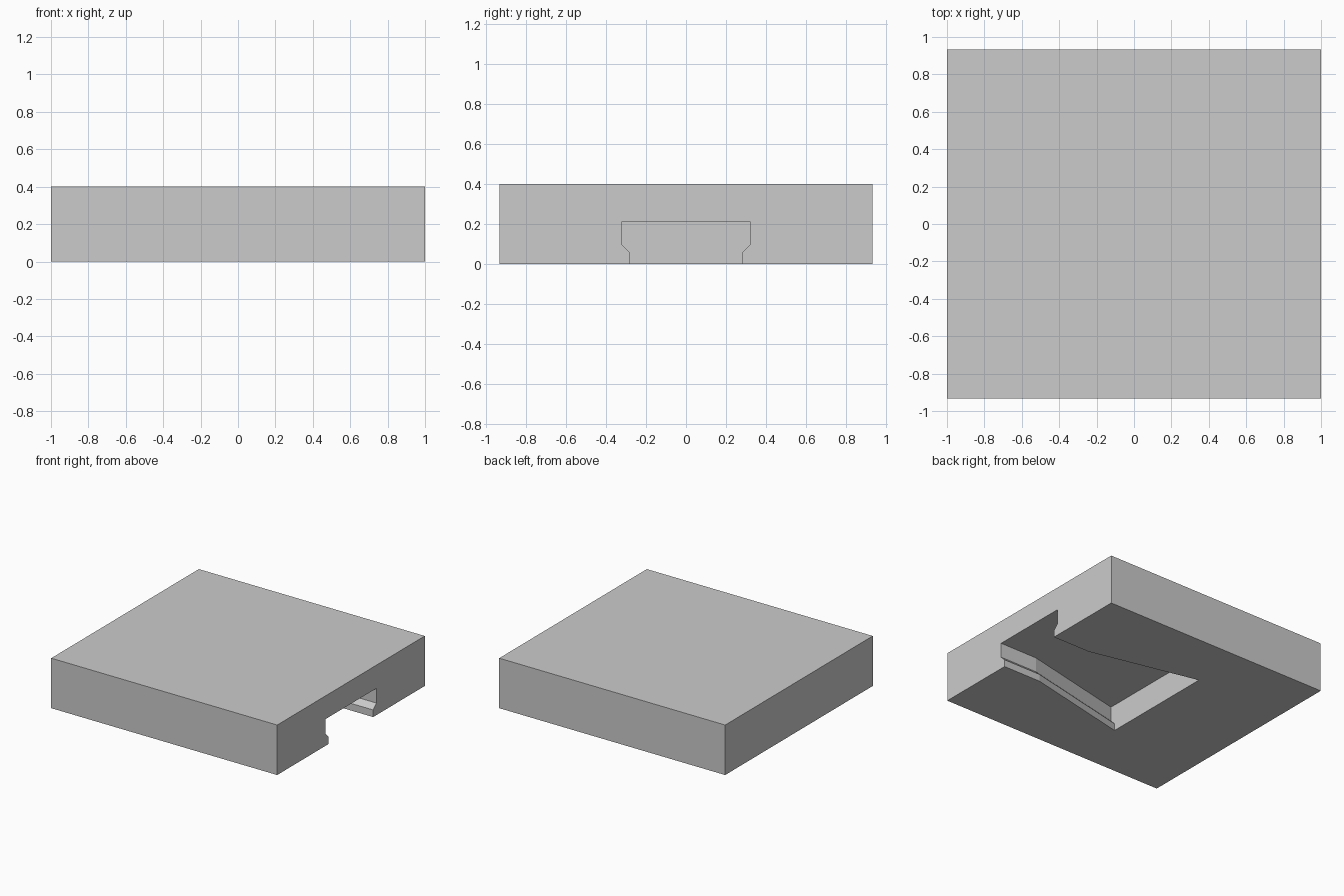
import bpy
import bmesh

HEIGHT, HALF_X, HALF_Y = 0.40, 1.0, 0.933

default = bpy.data.objects.get("Cube")
if default:
    bpy.data.objects.remove(default, do_unlink=True)

grey = bpy.data.materials.new("plain grey")
grey.use_nodes = True
colour = (0.6, 0.6, 0.6, 1)
grey.diffuse_color = colour
grey.node_tree.nodes["Principled BSDF"].inputs["Base Color"].default_value = colour


def mesh_object(name, bm):
    bmesh.ops.recalc_face_normals(bm, faces=bm.faces)
    mesh = bpy.data.meshes.new(name)
    bm.to_mesh(mesh)
    bm.free()
    mesh.materials.append(grey)
    obj = bpy.data.objects.new(name, mesh)
    bpy.context.collection.objects.link(obj)
    return obj


def loft(sections):
    """Skin matching closed rings of points and cap both ends."""
    bm = bmesh.new()
    rings = [[bm.verts.new(p) for p in ring] for ring in sections]
    for a, b in zip(rings, rings[1:]):
        for i in range(len(a)):
            j = (i + 1) % len(a)
            bm.faces.new((a[i], a[j], b[j], b[i]))
    bm.faces.new(rings[0])
    bm.faces.new(rings[-1])
    return bm


# Solid rectangular block
bm = bmesh.new()
bmesh.ops.create_cube(bm, size=1)
bmesh.ops.scale(bm, vec=(2 * HALF_X, 2 * HALF_Y, HEIGHT), verts=bm.verts)
bmesh.ops.translate(bm, vec=(0, 0, HEIGHT / 2), verts=bm.verts)
block = mesh_object("block", bm)

# Undercut slot: half profile as (extra width, height), mirrored across y
half = [(0, -0.1), (0, 0.057), (0.04, 0.097), (0.04, 0.214)]


def slot_section(x, width):
    right = [(x, width + w, z) for w, z in half]
    return right + [(x, -y, z) for x, y, z in reversed(right)]


# Straight mouth, then a flare towards the closed end
stations = [(1.1, 0.281), (0.667, 0.281), (-0.217, 0.48)]
cutter = mesh_object("slot_cutter", loft([slot_section(*s) for s in stations]))
cutter.hide_render = True

cut = block.modifiers.new("slot", "BOOLEAN")
cut.operation = "DIFFERENCE"
cut.solver = "EXACT"
cut.object = cutter
bpy.context.view_layer.objects.active = block
bpy.ops.object.modifier_apply(modifier=cut.name)
bpy.data.objects.remove(cutter, do_unlink=True)
